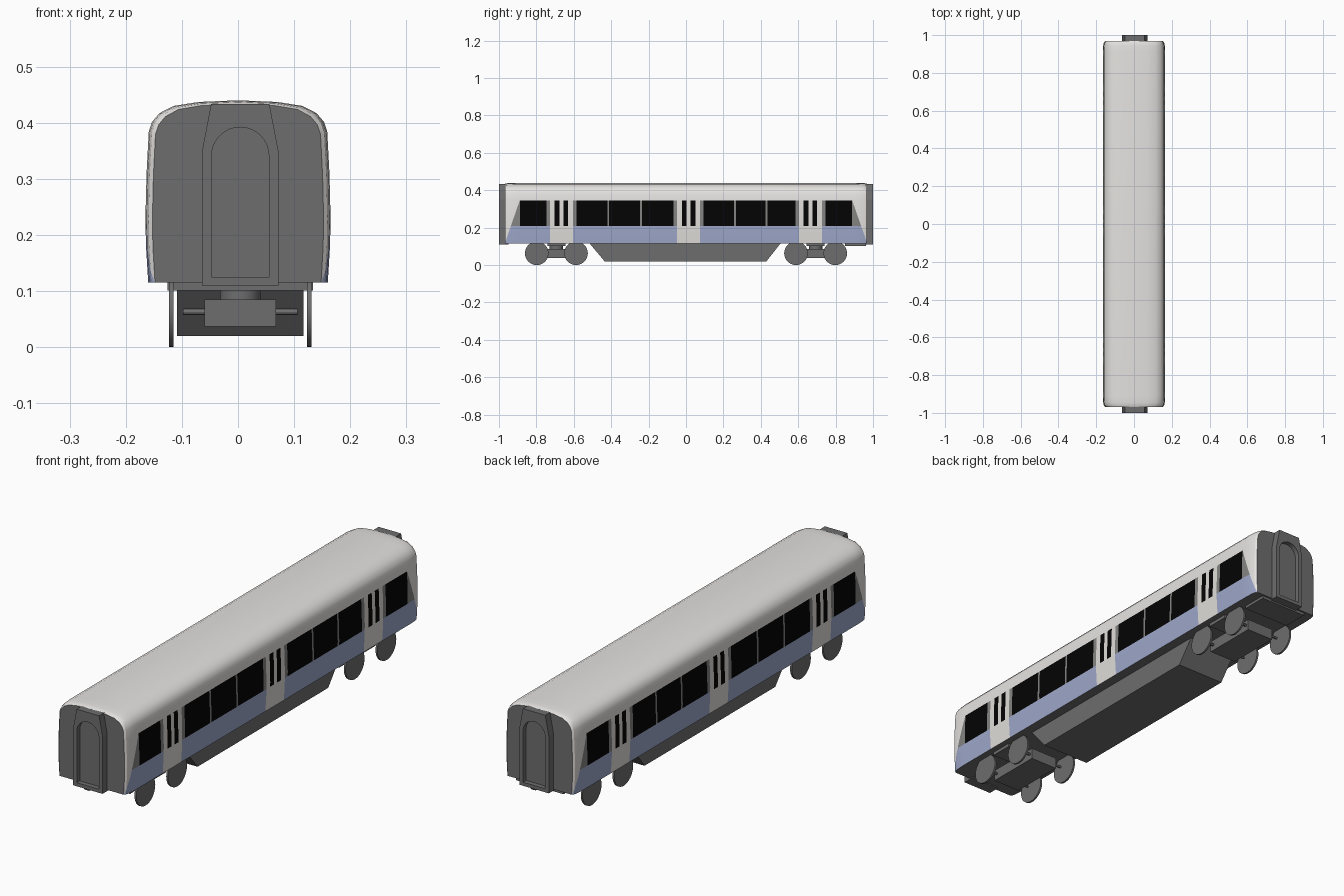
import bpy, bmesh, math
from mathutils import Matrix

if "Cube" in bpy.data.objects:
    bpy.data.objects.remove(bpy.data.objects["Cube"])


def material(name, rgb):
    m = bpy.data.materials.new(name)
    m.use_nodes = True
    m.diffuse_color = (*rgb, 1)
    m.node_tree.nodes["Principled BSDF"].inputs["Base Color"].default_value = (*rgb, 1)
    return m


white = material("warm white", (0.79, 0.77, 0.75))
blue = material("pale blue", (0.34, 0.39, 0.59))
black = material("window black", (0.001, 0.001, 0.001))
pillar = material("pillar grey", (0.23, 0.23, 0.225))
door = material("door white", (0.75, 0.73, 0.70))
dark = material("underframe grey", (0.155, 0.155, 0.155))
WHITE, BLUE, BLACK, PILLAR, DOOR, DARK = range(6)


def make(name, bm, *mats):
    bmesh.ops.recalc_face_normals(bm, faces=bm.faces)
    me = bpy.data.meshes.new(name)
    bm.to_mesh(me)
    bm.free()
    for m in mats:
        me.materials.append(m)
    ob = bpy.data.objects.new(name, me)
    bpy.context.collection.objects.link(ob)
    return ob


def prism(name, pts, axis, a, b, mat):
    """Extrude an outline along x (points are y, z) or y (points are x, z)."""
    bm = bmesh.new()
    place = (lambda p, t: (t, *p)) if axis == "x" else (lambda p, t: (p[0], t, p[1]))
    ends = [[bm.verts.new(place(p, t)) for p in pts] for t in (a, b)]
    bm.faces.new(ends[0])
    bm.faces.new(ends[1])
    for i in range(len(pts)):
        j = (i + 1) % len(pts)
        bm.faces.new((ends[0][i], ends[0][j], ends[1][j], ends[1][i]))
    return make(name, bm, mat)


def box(name, lo, hi, mat):
    return prism(name, [(lo[0], lo[2]), (hi[0], lo[2]), (hi[0], hi[2]), (lo[0], hi[2])],
                 "y", lo[1], hi[1], mat)


def cylinder(name, centre, r, depth, axis, mat, sides=32):
    bm = bmesh.new()
    turn = Matrix.Rotation(math.pi / 2, 4, "Y") if axis == "x" else Matrix()
    bmesh.ops.create_cone(bm, cap_ends=True, segments=sides, radius1=r, radius2=r,
                          depth=depth, matrix=Matrix.Translation(centre) @ turn)
    ob = make(name, bm, mat)
    smooth(ob)
    return ob


def smooth(ob):
    bpy.ops.object.select_all(action="DESELECT")
    bpy.context.view_layer.objects.active = ob
    ob.select_set(True)
    bpy.ops.object.shade_smooth_by_angle(angle=math.radians(30))


# Body shell lofted along y, drawn in at both ends
FLOOR, SILL, HEAD = 0.115, 0.21, 0.345
half = [(0.160, FLOOR), (0.164, 0.18), (0.165, 0.23), (0.163, 0.31), (0.159, 0.385),
        (0.153, 0.402), (0.140, 0.417), (0.115, 0.430), (0.07, 0.437), (0, 0.44)]
profile = half + [(-x, z) for x, z in half[-2::-1]]
stations = [(0.969, 0.925, 0.98), (0.962, 0.965, 0.99), (0.945, 0.988, 0.996), (0.91, 1, 1)]
stations = [(-y, sx, sz) for y, sx, sz in stations] + stations[::-1]
bm = bmesh.new()
rings = [[bm.verts.new((x * sx, y, FLOOR + (z - FLOOR) * sz)) for x, z in profile]
         for y, sx, sz in stations]
for r, s in zip(rings, rings[1:]):
    for i in range(len(profile)):
        j = (i + 1) % len(profile)
        bm.faces.new((r[i], r[j], s[j], s[i]))
bm.faces.new(rings[0])
bm.faces.new(rings[-1])


def is_side(f):
    c = f.calc_center_median()
    return abs(f.normal.x) > 0.3 and abs(c.x) > 0.13 and c.z < 0.39


def cut(co, no):
    bm.normal_update()
    faces = [f for f in bm.faces if is_side(f)]
    geom = set(faces) | {e for f in faces for e in f.edges} | {v for f in faces for v in f.verts}
    bmesh.ops.bisect_plane(bm, geom=list(geom), dist=1e-6, plane_co=co, plane_no=no)


# Cut the side walls along the paint and window lines
DOORS = (-0.666, 0.014, 0.665)
MULLIONS = (-0.416, -0.241, 0.262, 0.43)
BAR = 0.005
SLOPE = 0.08 / 0.23
END_WINDOW = 0.888
PAINT_END = 0.969
for z in (SILL, HEAD):
    cut((0, 0, z), (0, 0, 1))
for d in DOORS:
    for off in (0.01, 0.036, 0.061, 0.08):
        for s in (-1, 1):
            cut((0, d + s * off, 0), (0, 1, 0))
for m in MULLIONS:
    for s in (-1, 1):
        cut((0, m + s * BAR, 0), (0, 1, 0))
for s in (-1, 1):
    cut((0, s * END_WINDOW, 0), (0, 1, 0))
    cut((0, s * PAINT_END, FLOOR), (0, s, SLOPE))


def side_colour(y, z):
    if z > HEAD or abs(y) > PAINT_END - SLOPE * (z - FLOOR):
        return WHITE
    off = min(abs(y - d) for d in DOORS)
    if z < SILL:
        return DOOR if off < 0.061 else BLUE
    if off < 0.061:
        return BLACK if 0.01 < off < 0.036 else DOOR
    if off < 0.08 or abs(y) > END_WINDOW or min(abs(y - m) for m in MULLIONS) < BAR:
        return PILLAR
    return BLACK


bmesh.ops.recalc_face_normals(bm, faces=bm.faces)
for f in bm.faces:
    c = f.calc_center_median()
    if abs(f.normal.y) > 0.99 or f.normal.z < -0.9:
        f.material_index = DARK
    elif is_side(f):
        f.material_index = side_colour(c.y, c.z)
body = make("body_shell", bm, white, blue, black, pillar, door, dark)
smooth(body)

# Gangways with a recessed arched doorway
MID = 0.004  # centre line of the gangways and running gear
frame = [(0.068, 0.11), (0.068, 0.35), (0.052, 0.433)]
frame = [(MID + x, z) for x, z in frame] + [(MID - x, z) for x, z in reversed(frame)]
arch = [(MID - 0.051, 0.125), (MID + 0.051, 0.125)]
arch += [(MID + 0.051 * math.cos(a), 0.341 + 0.051 * math.sin(a))
         for a in (math.pi * i / 16 for i in range(17))]
for s, end in ((-1, "front"), (1, "rear")):
    gangway = prism(end + "_gangway", frame, "y", s * 0.95, s, dark)
    cutter = prism(end + "_doorway_cutter", arch, "y", s * 0.98, s * 1.05, dark)
    cutter.hide_render = True
    cutter.hide_viewport = True
    mod = gangway.modifiers.new("doorway", "BOOLEAN")
    mod.operation = "DIFFERENCE"
    mod.object = cutter

# Equipment case under the floor
prism("equipment_case", [(-0.515, FLOOR), (-0.435, 0.02), (0.43, 0.02), (0.505, FLOOR)],
      "x", MID - 0.113, MID + 0.113, dark)

# Bogies
for s, end in ((-1, "front"), (1, "rear")):
    mid = s * 0.693
    box(end + "_bogie_frame", (MID - 0.064, mid - 0.12, 0.037),
        (MID + 0.064, mid + 0.12, 0.085), dark)
    box(end + "_bolster", (MID - 0.13, mid - 0.048, 0.101), (MID + 0.13, mid + 0.048, 0.116), dark)
    cylinder(end + "_bogie_pivot", (MID, mid, 0.1), 0.036, 0.035, "z", dark)
    for n, off in (("outer", s * 0.105), ("inner", -s * 0.105)):
        cylinder(f"{end}_{n}_axle", (MID, mid + off, 0.063), 0.006, 0.204, "x", dark, 12)
        for side, x in (("left", 0.123), ("right", -0.123)):
            cylinder(f"{end}_{n}_{side}_wheel", (MID + x, mid + off, 0.063),
                     0.063, 0.008, "x", dark)

# Plate beneath the rear floor
box("rear_floor_plate", (MID - 0.11, 0.85, 0.103), (MID + 0.11, 0.962, 0.116), dark)
